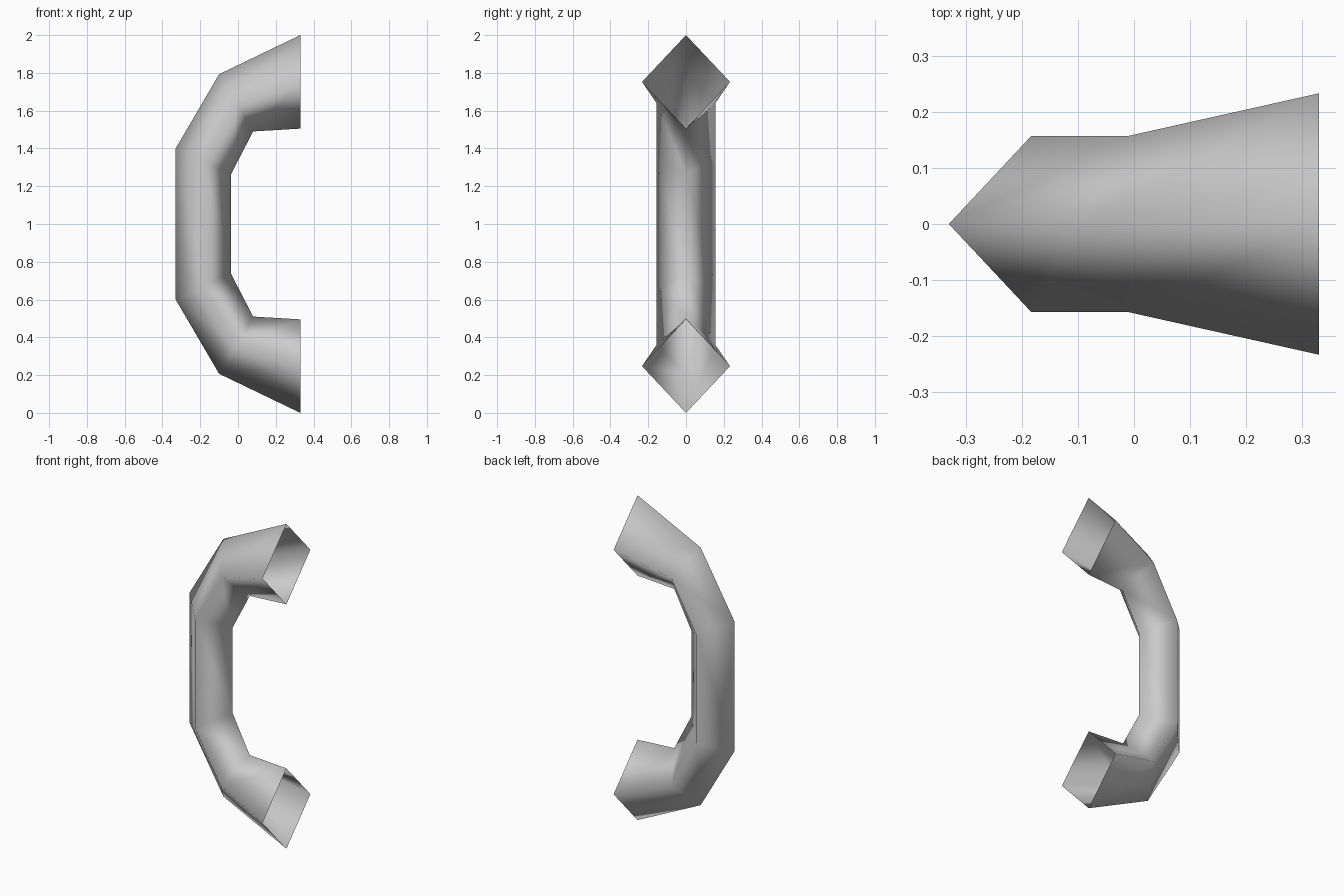
import bpy
import bmesh

cube = bpy.data.objects.get("Cube")
if cube:
    bpy.data.objects.remove(cube, do_unlink=True)

# Grey metal
metal = bpy.data.materials.new("grey")
metal.use_nodes = True
grey = (0.6, 0.6, 0.6, 1.0)
metal.diffuse_color = grey
metal.node_tree.nodes["Principled BSDF"].inputs["Base Color"].default_value = grey

# Upper half of the bend: outer corner (x, z), inner corner (x, z), half width
upper = [
    ((0.33, 2.0), (0.33, 1.505), 0.233),
    ((-0.10, 1.793), (0.08, 1.49), 0.157),
    ((-0.33, 1.40), (-0.036, 1.265), 0.157),
]


def flip(point):
    return (point[0], 2.0 - point[1])


# Lower half mirrors the upper half about mid height
lower = [(flip(o), flip(i), w) for o, i, w in reversed(upper)]

# Four-sided tube with open ends
bm = bmesh.new()
rings = []
for outer, inner, width in upper + lower:
    mid_x = (outer[0] + inner[0]) / 2
    mid_z = (outer[1] + inner[1]) / 2
    corners = [
        (outer[0], 0, outer[1]),
        (mid_x, -width, mid_z),
        (inner[0], 0, inner[1]),
        (mid_x, width, mid_z),
    ]
    rings.append([bm.verts.new(c) for c in corners])

for a, b in zip(rings, rings[1:]):
    for k in range(4):
        n = (k + 1) % 4
        bm.faces.new((a[k], b[k], b[n], a[n]))

bmesh.ops.recalc_face_normals(bm, faces=bm.faces)
for face in bm.faces:
    face.smooth = True

mesh = bpy.data.meshes.new("handle_tube")
bm.to_mesh(mesh)
bm.free()
mesh.materials.append(metal)
handle = bpy.data.objects.new("handle_tube", mesh)
bpy.context.collection.objects.link(handle)
